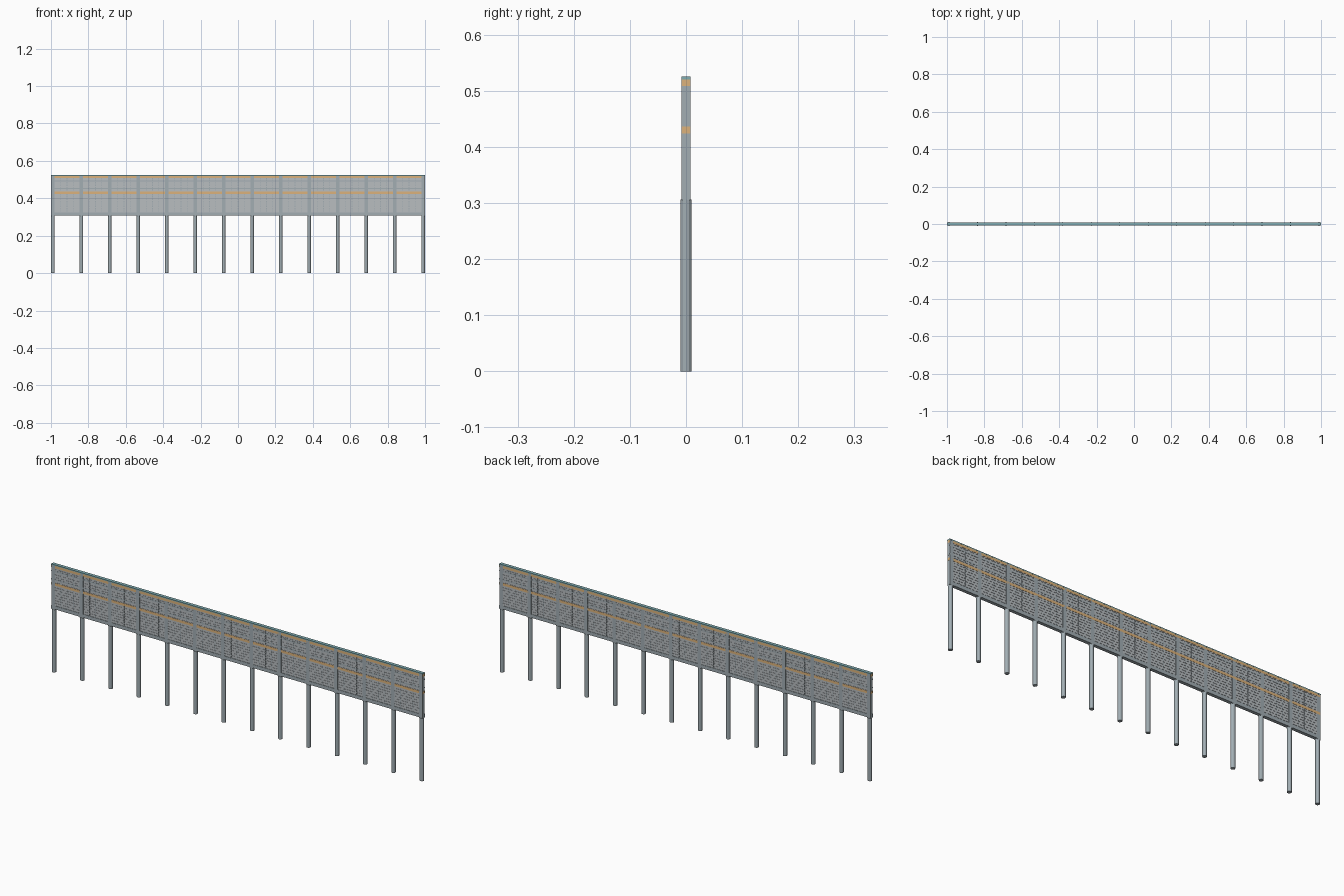
import bpy
import bmesh
from mathutils import Matrix, Vector
from math import pi

if "Cube" in bpy.data.objects:
    bpy.data.objects.remove(bpy.data.objects["Cube"])

POSTS = 14
PITCH = 1.98 / (POSTS - 1)
XS = [-0.99 + i * PITCH for i in range(POSTS)]
BOTTOM, TOP = 0.31, 0.525


def material(name, color):
    m = bpy.data.materials.new(name)
    m.diffuse_color = (*color, 1)
    m.use_nodes = True
    m.node_tree.nodes["Principled BSDF"].inputs["Base Color"].default_value = m.diffuse_color
    return m


steel = material("steel", (0.36, 0.42, 0.45))
sheet = material("sheet_grey", (0.48, 0.51, 0.53))
amber = material("amber", (0.72, 0.45, 0.2))
teal = material("teal", (0.22, 0.42, 0.45))


def add_box(bm, x0, x1, y0, y1, z0, z1):
    mid = Vector(((x0 + x1) / 2, (y0 + y1) / 2, (z0 + z1) / 2))
    m = Matrix.Translation(mid) @ Matrix.Diagonal((x1 - x0, y1 - y0, z1 - z0, 1))
    bmesh.ops.create_cube(bm, size=1, matrix=m)


def finish(bm, name, mat):
    me = bpy.data.meshes.new(name)
    bm.to_mesh(me)
    bm.free()
    me.materials.append(mat)
    ob = bpy.data.objects.new(name, me)
    bpy.context.collection.objects.link(ob)
    return ob


def boxes(name, mat, items):
    bm = bmesh.new()
    for b in items:
        add_box(bm, *b)
    return finish(bm, name, mat)


# Round lower legs
bm = bmesh.new()
for x in XS:
    bmesh.ops.create_cone(bm, cap_ends=True, segments=12, radius1=0.01, radius2=0.01,
                          depth=0.306, matrix=Matrix.Translation((x, 0, 0.153)))
finish(bm, "legs", steel)

# Upper posts between the panels
boxes("upper_posts", steel, [(x - 0.0095, x + 0.0095, -0.008, 0.008, 0.305, TOP - 0.002) for x in XS])

# Solid core sheet of each bay
bays = [(a + 0.0095, b - 0.0095) for a, b in zip(XS, XS[1:])]
boxes("panel_cores", sheet, [(a, b, -0.006, 0.006, BOTTOM, TOP - 0.003) for a, b in bays])

# Horizontal slats standing slightly proud of both faces
rows = 15
step = (0.515 - 0.326) / rows
slats = []
for a, b in bays:
    for r in range(rows):
        z = 0.326 + r * step
        slats.append((a, b, -0.007, 0.007, z + 0.001, z + step - 0.001))
boxes("slats", sheet, slats)

# Small vertical clips that read as dashed lines
clips = []
for a, b in bays:
    for k in (1, 2, 3):
        x = a + (b - a) * k / 4
        for r in range(rows):
            z = 0.326 + r * step
            clips.append((x - 0.002, x + 0.002, -0.0076, 0.0076, z + 0.002, z + step - 0.003))
boxes("clips", steel, clips)

# Full-length rails and coloured bands
boxes("bottom_rail", steel, [(-1, 1, -0.008, 0.008, 0.308, 0.325)])
boxes("thin_rails", steel, [(-1, 1, -0.0078, 0.0078, z - 0.003, z + 0.003) for z in (0.452, 0.492)])
boxes("amber_bands", amber, [(-1, 1, -0.008, 0.008, z - 0.006, z + 0.006) for z in (0.43, 0.514)])
boxes("top_cap", teal, [(-1, 1, -0.0082, 0.0082, 0.52, TOP)])
